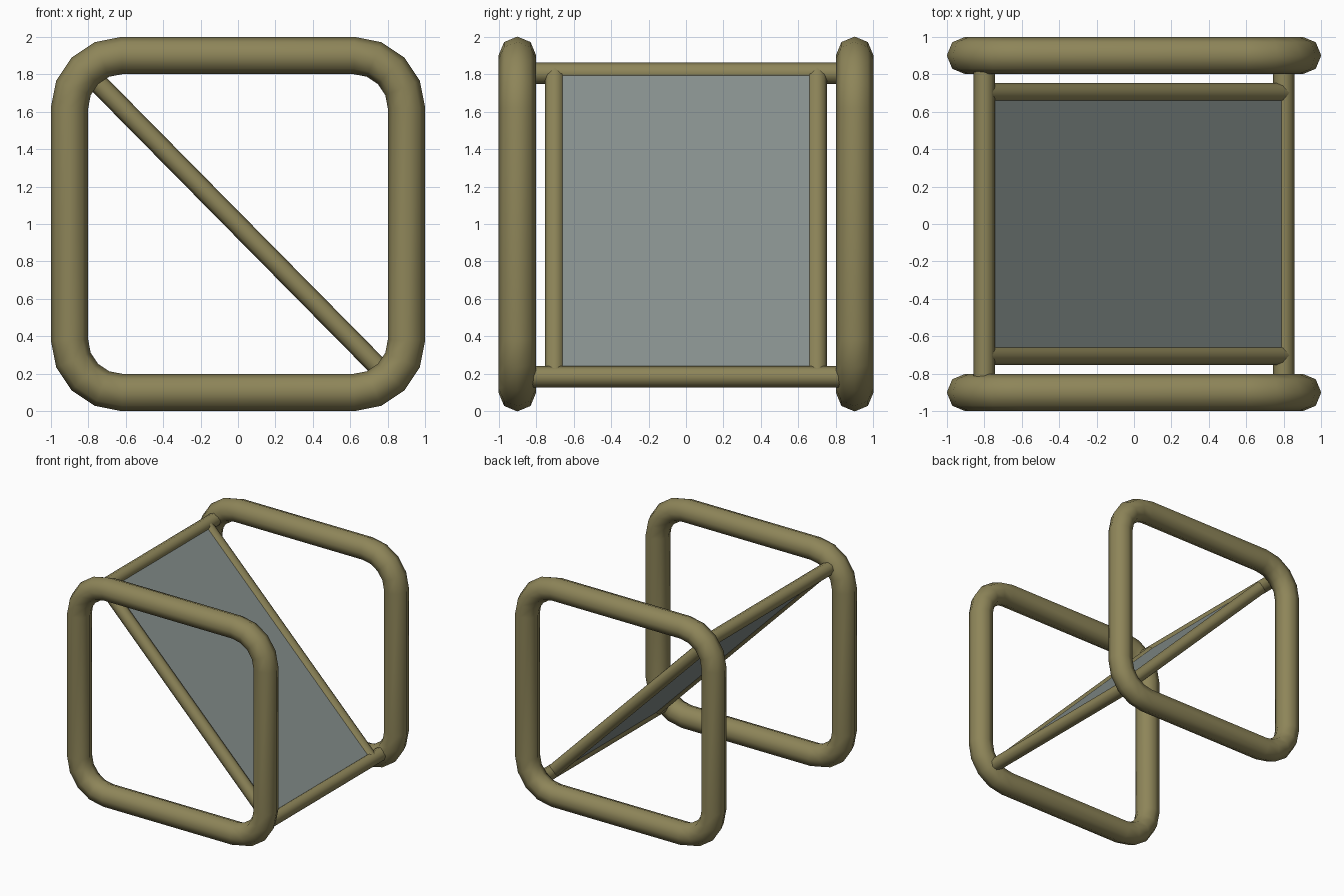
import bpy, bmesh, math
from mathutils import Vector

if "Cube" in bpy.data.objects:
    bpy.data.objects.remove(bpy.data.objects["Cube"])


def material(name, rgb):
    m = bpy.data.materials.new(name)
    m.diffuse_color = (*rgb, 1)
    m.use_nodes = True
    m.node_tree.nodes["Principled BSDF"].inputs["Base Color"].default_value = m.diffuse_color
    return m


METAL = material("olive metal", (0.27, 0.235, 0.10))
PANEL = material("grey panel", (0.25, 0.29, 0.28))


def finish(bm, name, mat, smooth=True):
    bmesh.ops.recalc_face_normals(bm, faces=bm.faces)
    me = bpy.data.meshes.new(name)
    bm.to_mesh(me)
    bm.free()
    me.materials.append(mat)
    ob = bpy.data.objects.new(name, me)
    bpy.context.collection.objects.link(ob)
    if smooth:
        bpy.context.view_layer.objects.active = ob
        ob.select_set(True)
        bpy.ops.object.shade_smooth_by_angle(angle=math.radians(50))
        ob.select_set(False)
    return ob


def rounded_frame(name, y, half=0.9, corner=0.28, r=0.1, steps=4, sides=8):
    # eight-sided tube swept round a rounded square
    bm = bmesh.new()
    rings = []
    c = half - corner
    for k, (sx, sz) in enumerate([(1, 1), (-1, 1), (-1, -1), (1, -1)]):
        for i in range(steps + 1):
            a = math.pi / 2 * (k + i / steps)
            d = Vector((math.cos(a), 0, math.sin(a)))
            p = Vector((sx * c, y, 1 + sz * c)) + d * corner
            ring = []
            for j in range(sides):
                t = 2 * math.pi * j / sides
                ring.append(bm.verts.new(p + d * r * math.cos(t) + Vector((0, r * math.sin(t), 0))))
            rings.append(ring)
    for n, ring in enumerate(rings):
        nxt = rings[(n + 1) % len(rings)]
        for j in range(sides):
            k = (j + 1) % sides
            bm.faces.new((ring[j], ring[k], nxt[k], nxt[j]))
    return finish(bm, name, METAL)


def rod(name, a, b, r, sides=8):
    a, b = Vector(a), Vector(b)
    bm = bmesh.new()
    bmesh.ops.create_cone(bm, cap_ends=True, segments=sides, radius1=r, radius2=r, depth=(b - a).length)
    rot = (b - a).to_track_quat('Z', 'Y').to_matrix()
    bmesh.ops.rotate(bm, verts=bm.verts, matrix=rot)
    bmesh.ops.translate(bm, verts=bm.verts, vec=(a + b) / 2)
    return finish(bm, name, METAL)


HI, LO = (-0.8, 1.805), (0.8, 0.185)

# side frames and the sloping rails beside the panel
for side, s in (("front", -1), ("back", 1)):
    rounded_frame(side + "_frame", s * 0.9)
    rod(side + "_rail", (HI[0], s * 0.7, HI[1]), (LO[0], s * 0.7, LO[1]), 0.053)

# cross bars joining the two frames
for name, (x, z) in (("upper_bar", HI), ("lower_bar", LO)):
    rod(name, (x, -0.83, z), (x, 0.83, z), 0.057)

# sloping panel
bm = bmesh.new()
bmesh.ops.create_cube(bm, size=1)
u = Vector((LO[0] - HI[0], 0, LO[1] - HI[1]))
n = Vector((-u.z, 0, u.x)).normalized()
mid = Vector(((HI[0] + LO[0]) / 2, 0, (HI[1] + LO[1]) / 2))
for v in bm.verts:
    v.co = mid + u * v.co.x + Vector((0, 1.4 * v.co.y, 0)) + n * 0.058 * v.co.z
finish(bm, "panel", PANEL, smooth=False)
